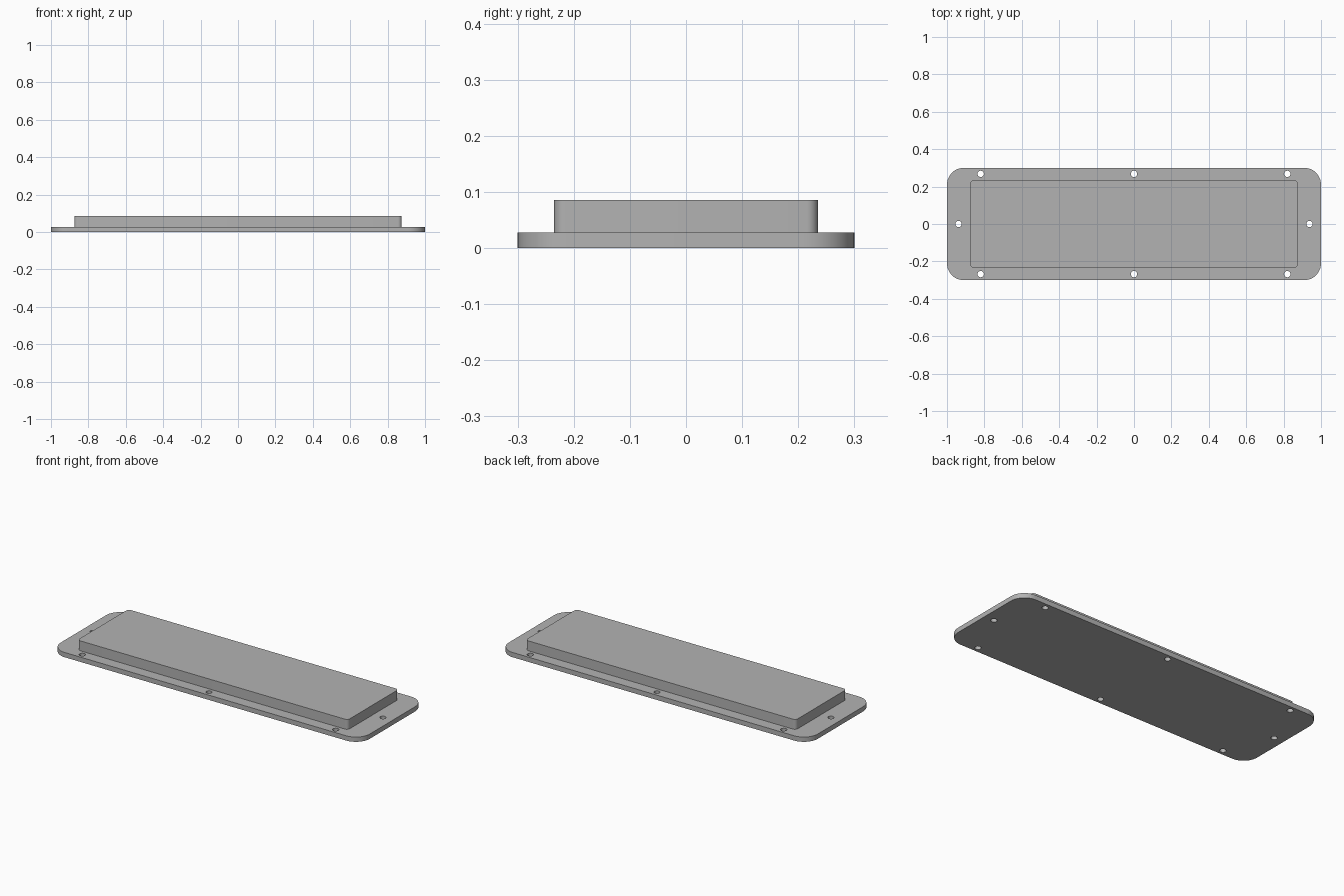
import bpy, bmesh
from math import radians, cos, sin, pi

cube = bpy.data.objects.get("Cube")
if cube:
    bpy.data.objects.remove(cube, do_unlink=True)

grey = bpy.data.materials.new("plain_grey")
grey.use_nodes = True
colour = (0.45, 0.45, 0.45, 1)
grey.diffuse_color = colour
grey.node_tree.nodes["Principled BSDF"].inputs["Base Color"].default_value = colour


def add_prism(bm, outline, z0, z1):
    """Extrude a closed outline from z0 up to z1."""
    face = bm.faces.new([bm.verts.new((x, y, z0)) for x, y in outline])
    top = bmesh.ops.extrude_face_region(bm, geom=[face])["geom"]
    bmesh.ops.translate(bm, vec=(0, 0, z1 - z0),
                        verts=[v for v in top if isinstance(v, bmesh.types.BMVert)])


def arc(cx, cy, r, start, sweep, steps):
    return [(cx + r * cos(start + sweep * i / steps),
             cy + r * sin(start + sweep * i / steps)) for i in range(steps + 1)]


def rounded_rectangle(hx, hy, r, steps):
    points = []
    for i, (sx, sy) in enumerate([(1, 1), (-1, 1), (-1, -1), (1, -1)]):
        points += arc(sx * (hx - r), sy * (hy - r), r, i * pi / 2, pi / 2, steps)
    return points


def make_object(name, prisms):
    bm = bmesh.new()
    for outline, z0, z1 in prisms:
        add_prism(bm, outline, z0, z1)
    bmesh.ops.recalc_face_normals(bm, faces=bm.faces)
    mesh = bpy.data.meshes.new(name)
    bm.to_mesh(mesh)
    bm.free()
    mesh.materials.append(grey)
    obj = bpy.data.objects.new(name, mesh)
    bpy.context.collection.objects.link(obj)
    return obj


PLATE_TOP, BLOCK_TOP = 0.028, 0.086

# Flange plate and raised block
plate = make_object("flange_plate", [(rounded_rectangle(1, 0.3, 0.09, 12), 0, PLATE_TOP)])
block = make_object("raised_block",
                    [(rounded_rectangle(0.875, 0.235, 0.02, 8), PLATE_TOP, BLOCK_TOP)])

# Screw holes around the flange
holes = [(x, y) for x in (-0.82, 0, 0.82) for y in (-0.268, 0.268)]
holes += [(-0.938, 0), (0.938, 0)]
cutter = make_object("hole_cutter", [(arc(x, y, 0.017, 0, 2 * pi, 24)[:-1], -0.05, 0.07)
                                     for x, y in holes])
cutter.hide_render = True

boolean = plate.modifiers.new("screw_holes", "BOOLEAN")
boolean.operation = "DIFFERENCE"
boolean.solver = "EXACT"
boolean.object = cutter
bpy.context.view_layer.objects.active = plate
bpy.ops.object.modifier_apply(modifier=boolean.name)
bpy.data.objects.remove(cutter, do_unlink=True)

# Smooth the rounded corners, keep the rims sharp
for obj in (plate, block):
    bpy.ops.object.select_all(action="DESELECT")
    obj.select_set(True)
    bpy.context.view_layer.objects.active = obj
    bpy.ops.object.shade_smooth_by_angle(angle=radians(30))
